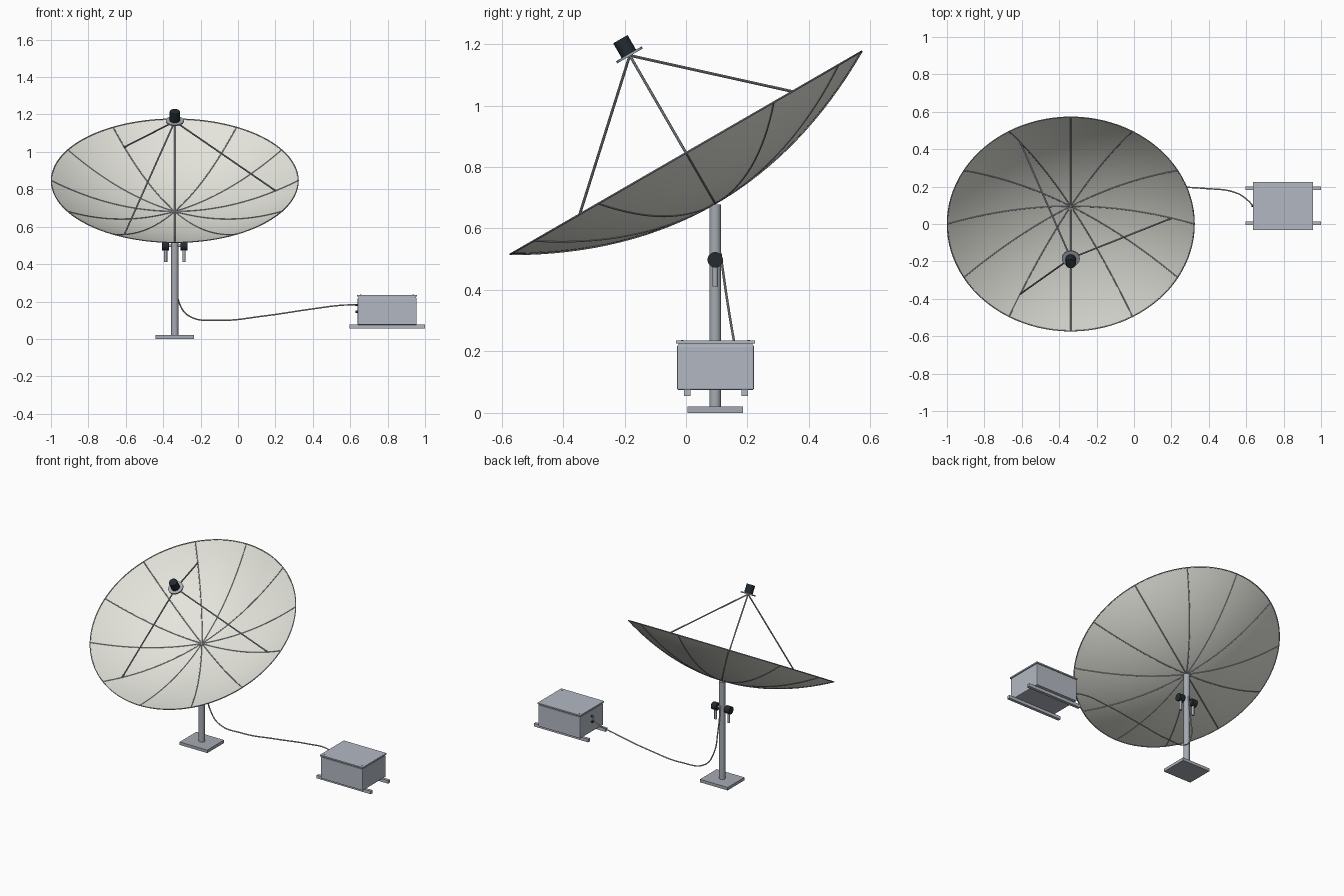
import bpy
import bmesh
from math import radians, sin, cos, pi
from mathutils import Vector, Matrix

cube = bpy.data.objects.get("Cube")
if cube:
    bpy.data.objects.remove(cube, do_unlink=True)


def material(name, rgb):
    m = bpy.data.materials.new(name)
    m.use_nodes = True
    m.diffuse_color = (*rgb, 1)
    m.node_tree.nodes["Principled BSDF"].inputs["Base Color"].default_value = (*rgb, 1)
    return m


CREAM = material("cream dish", (0.78, 0.78, 0.72))
STEEL = material("galvanised steel", (0.38, 0.41, 0.45))
CABINET = material("cabinet grey", (0.45, 0.48, 0.54))
CABLE = material("cable grey", (0.50, 0.50, 0.47))
DARK = material("dark plastic", (0.017, 0.024, 0.03))

# Dish frame: local z is the dish axis, origin at the rim centre
CX, PY = -0.338, 0.095
RIM, DEPTH = 0.66, 0.19
DISH = Matrix.Translation((CX, 0, 0.846)) @ Matrix.Rotation(radians(30), 4, "X")


def dish_point(r, a):
    return Vector((r * cos(a), r * sin(a), DEPTH * ((r / RIM) ** 2 - 1)))


def finish(ob, mat, smooth=True):
    ob.data.materials.clear()
    ob.data.materials.append(mat)
    bpy.ops.object.select_all(action="DESELECT")
    ob.select_set(True)
    bpy.context.view_layer.objects.active = ob
    if smooth:
        bpy.ops.object.shade_smooth_by_angle(angle=radians(35))
    return ob


def mesh_object(name, bm, mat, smooth=True):
    me = bpy.data.meshes.new(name)
    bm.to_mesh(me)
    bm.free()
    ob = bpy.data.objects.new(name, me)
    bpy.context.collection.objects.link(ob)
    return finish(ob, mat, smooth)


def box(name, lo, hi, mat, bevel=0.0):
    lo, hi = Vector(lo), Vector(hi)
    bm = bmesh.new()
    bmesh.ops.create_cube(bm, size=1)
    bmesh.ops.scale(bm, vec=hi - lo, verts=bm.verts)
    bmesh.ops.translate(bm, vec=(lo + hi) / 2, verts=bm.verts)
    if bevel:
        bmesh.ops.bevel(bm, geom=bm.edges[:], offset=bevel, segments=2,
                        affect="EDGES", profile=0.5)
    return mesh_object(name, bm, mat, False)


def cylinder(name, a, b, r, mat, sides=32):
    a, b = Vector(a), Vector(b)
    bm = bmesh.new()
    turn = (b - a).to_track_quat("Z", "Y").to_matrix().to_4x4()
    bmesh.ops.create_cone(bm, cap_ends=True, segments=sides, radius1=r, radius2=r,
                          depth=(b - a).length,
                          matrix=Matrix.Translation((a + b) / 2) @ turn)
    return mesh_object(name, bm, mat)


def tubes(name, paths, r, mat, kind="POLY", closed=False):
    cu = bpy.data.curves.new(name, "CURVE")
    cu.dimensions = "3D"
    cu.bevel_depth = r
    cu.bevel_resolution = 2
    cu.use_fill_caps = True
    for path in paths:
        sp = cu.splines.new(kind)
        if kind == "BEZIER":
            sp.bezier_points.add(len(path) - 1)
            for p, co in zip(sp.bezier_points, path):
                p.co = co
                p.handle_left_type = p.handle_right_type = "AUTO"
        else:
            sp.points.add(len(path) - 1)
            for p, co in zip(sp.points, path):
                p.co = (*co, 1)
        sp.use_cyclic_u = closed
    ob = bpy.data.objects.new(name, cu)
    bpy.context.collection.objects.link(ob)
    bpy.ops.object.select_all(action="DESELECT")
    ob.select_set(True)
    bpy.context.view_layer.objects.active = ob
    bpy.ops.object.convert(target="MESH")
    return finish(bpy.context.view_layer.objects.active, mat)


# Reflector: a parabola spun around the dish axis
SEG, RINGS = 96, 16
bm = bmesh.new()
profile = [bm.verts.new(dish_point(RIM * i / RINGS, 0)) for i in range(RINGS + 1)]
edges = [bm.edges.new(pair) for pair in zip(profile, profile[1:])]
bmesh.ops.spin(bm, geom=profile + edges, cent=(0, 0, 0), axis=(0, 0, 1),
               angle=2 * pi, steps=SEG, use_merge=True)
bmesh.ops.remove_doubles(bm, verts=bm.verts, dist=0.0001)
bmesh.ops.recalc_face_normals(bm, faces=bm.faces)
if sum(f.normal.z for f in bm.faces) < 0:
    bmesh.ops.reverse_faces(bm, faces=bm.faces)
bm.transform(DISH)
mesh_object("reflector", bm, CREAM)

# Twelve radial ribs and the rim ring
tubes("ribs", [[DISH @ dish_point(RIM * i / RINGS, radians(30 * k))
                for i in range(RINGS + 1)] for k in range(12)], 0.003, STEEL)
tubes("rim_ring", [[DISH @ dish_point(RIM, 2 * pi * i / SEG) for i in range(SEG)]],
      0.003, STEEL, closed=True)

# Feed on three struts
feed = Vector((0, 0, 0.366))
tubes("feed_struts", [[DISH @ feed, DISH @ dish_point(0.54, radians(a))]
                      for a in (0, 120, 240)], 0.0045, STEEL)
cylinder("feed_plate", DISH @ Vector((0, 0, 0.364)), DISH @ Vector((0, 0, 0.372)),
         0.048, STEEL)
cylinder("feed_horn", DISH @ Vector((0, 0, 0.37)), DISH @ Vector((0, 0, 0.427)),
         0.027, DARK)

# Post and ground plate
cylinder("post", (CX, PY, 0.002), (CX, PY, 0.678), 0.019, STEEL)
box("ground_plate", (CX - 0.104, PY - 0.09, 0), (CX + 0.104, PY + 0.09, 0.02), STEEL)

# Pair of drive motors either side of the post
cylinder("motor_shaft", (CX - 0.04, PY, 0.498), (CX + 0.04, PY, 0.498), 0.007, STEEL, 16)
for side, s in (("right", -1), ("left", 1)):
    cylinder(side + "_motor", (CX + s * 0.031, PY, 0.498), (CX + s * 0.068, PY, 0.498),
             0.025, DARK)
    cylinder(side + "_motor_rod", (CX + s * 0.049, PY, 0.411),
             (CX + s * 0.049, PY, 0.49), 0.009, STEEL, 16)

# Equipment cabinet with lid, screws and skids
box("cabinet", (0.64, -0.029, 0.075), (0.955, 0.221, 0.22), CABINET, 0.004)
box("lid_gasket", (0.644, -0.025, 0.215), (0.951, 0.217, 0.228), CABINET)
box("cabinet_lid", (0.637, -0.032, 0.226), (0.958, 0.224, 0.235), CABINET)
for x in (0.657, 0.938):
    for y in (-0.012, 0.204):
        cylinder("lid_screw", (x, y, 0.23), (x, y, 0.237), 0.004, STEEL, 12)
for name, y in (("front_skid", 0.004), ("back_skid", 0.191)):
    box(name, (0.595, y - 0.01, 0.055), (1.0, y + 0.01, 0.076), CABINET)

# Cable sockets and the cable from the post
for name, z, r in (("upper_socket", 0.182, 0.006), ("lower_socket", 0.145, 0.007)):
    cylinder(name, (0.628, PY + 0.003, z), (0.645, PY + 0.003, z), r, DARK, 16)
tubes("cable", [[(CX, 0.112, 0.52), (-0.335, 0.135, 0.36), (-0.32, 0.16, 0.21),
                 (-0.265, 0.175, 0.125), (-0.1, 0.19, 0.1), (0.14, 0.197, 0.123),
                 (0.38, 0.19, 0.158), (0.55, 0.165, 0.18), (0.61, 0.125, 0.182),
                 (0.635, 0.098, 0.182)]], 0.004, CABLE, "BEZIER")
